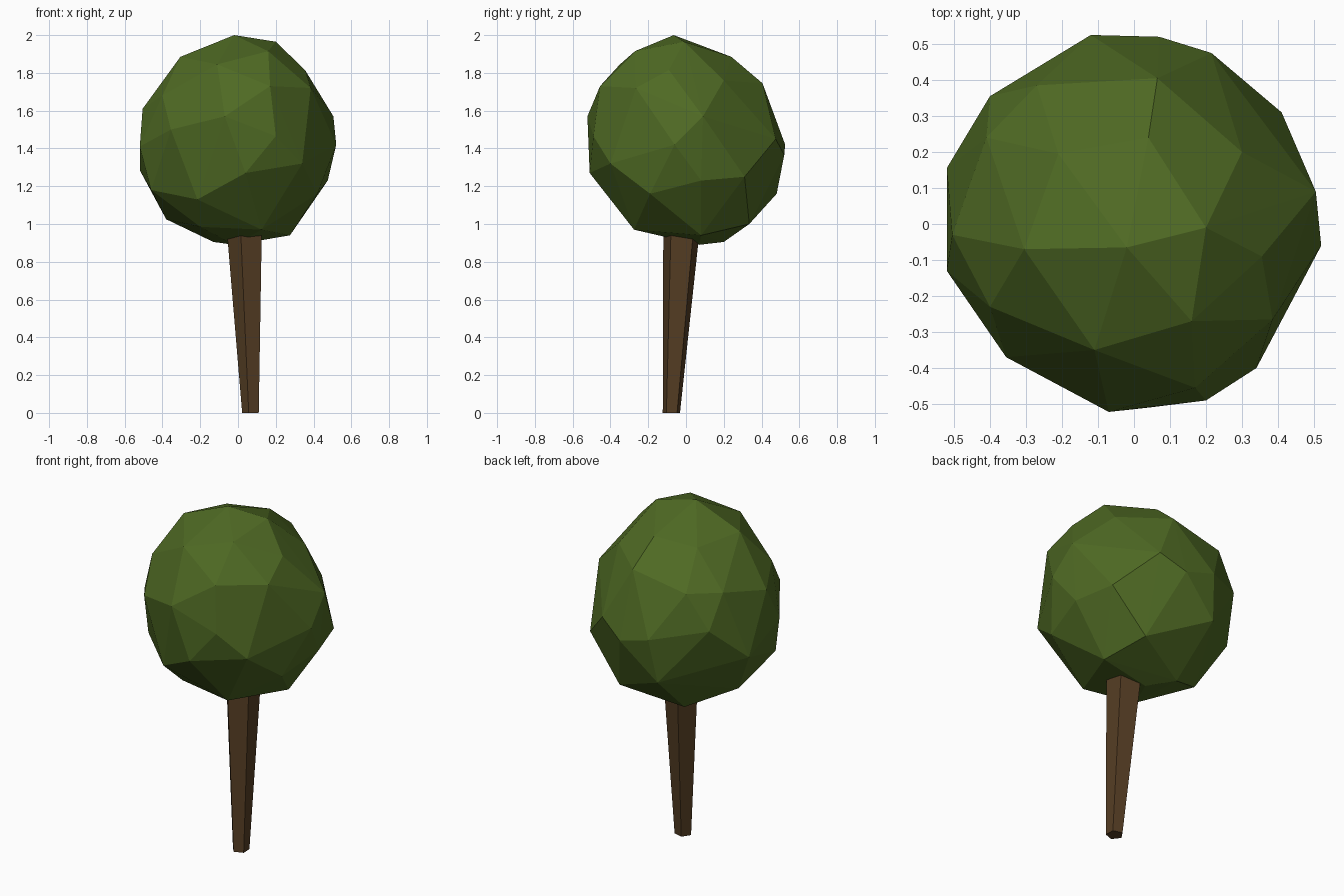
import bpy, bmesh, math
from mathutils import Vector


def material(name, rgb):
    m = bpy.data.materials.new(name)
    m.diffuse_color = (*rgb, 1)
    return m


def hull(name, points, mat):
    """Flat-shaded faceted solid wrapped around a few corner points."""
    bm = bmesh.new()
    for p in points:
        bm.verts.new(Vector(p))
    bmesh.ops.convex_hull(bm, input=bm.verts[:])
    loose = [v for v in bm.verts if not v.link_faces]
    bmesh.ops.delete(bm, geom=loose, context='VERTS')
    bmesh.ops.recalc_face_normals(bm, faces=bm.faces[:])
    mesh = bpy.data.meshes.new(name)
    bm.to_mesh(mesh)
    bm.free()
    mesh.materials.append(mat)
    obj = bpy.data.objects.new(name, mesh)
    bpy.context.collection.objects.link(obj)
    return obj


def pentagon(x, y, z, radius):
    return [(x + radius * math.cos(math.radians(254 + 72 * i)),
             y + radius * math.sin(math.radians(254 + 72 * i)), z) for i in range(5)]


leaf_green = material("leaf green", (0.077, 0.142, 0.017))
bark_brown = material("bark brown", (0.09, 0.047, 0.017))

# Crown: irregular faceted ball, its corners given in rough tiers
cap = [(-.02, -.065, 2.0), (.20, -.01, 1.965), (.16, -.27, 1.915), (-.11, -.35, 1.845),
       (-.305, -.07, 1.885), (-.21, .195, 1.865), (.04, .24, 1.885)]
shoulder = [(.355, -.09, 1.815), (.30, .20, 1.76), (.065, .405, 1.745), (-.27, .385, 1.68),
            (-.41, .24, 1.67), (-.40, -.23, 1.68), (.17, -.455, 1.73), (.385, -.265, 1.72)]
waist = [(-.505, -.03, 1.61), (-.355, -.37, 1.50), (-.07, -.522, 1.57), (.20, -.49, 1.465),
         (.34, -.40, 1.32), (.52, -.06, 1.42), (.505, .09, 1.57), (.41, .31, 1.25),
         (.215, .475, 1.45), (.07, .52, 1.365), (-.12, .525, 1.42), (-.40, .355, 1.48),
         (-.52, .155, 1.285), (-.52, -.13, 1.41)]
underside = [(.04, -.51, 1.27), (-.215, -.39, 1.13), (-.46, -.18, 1.18), (.42, -.19, 1.16),
             (.475, .08, 1.23), (-.15, .48, 1.16), (-.38, .05, 1.025), (-.20, -.23, .985),
             (.125, -.275, .97), (.275, .08, .94), (.20, .335, 1.0), (-.02, .07, .89),
             (-.13, .20, .905)]
hull("crown", cap + shoulder + waist + underside, leaf_green)

# Trunk: leaning five-sided post, narrower at the foot
hull("trunk", pentagon(.070, -.077, 0, .048) + pentagon(.041, -.021, 1.0, .103), bark_brown)
